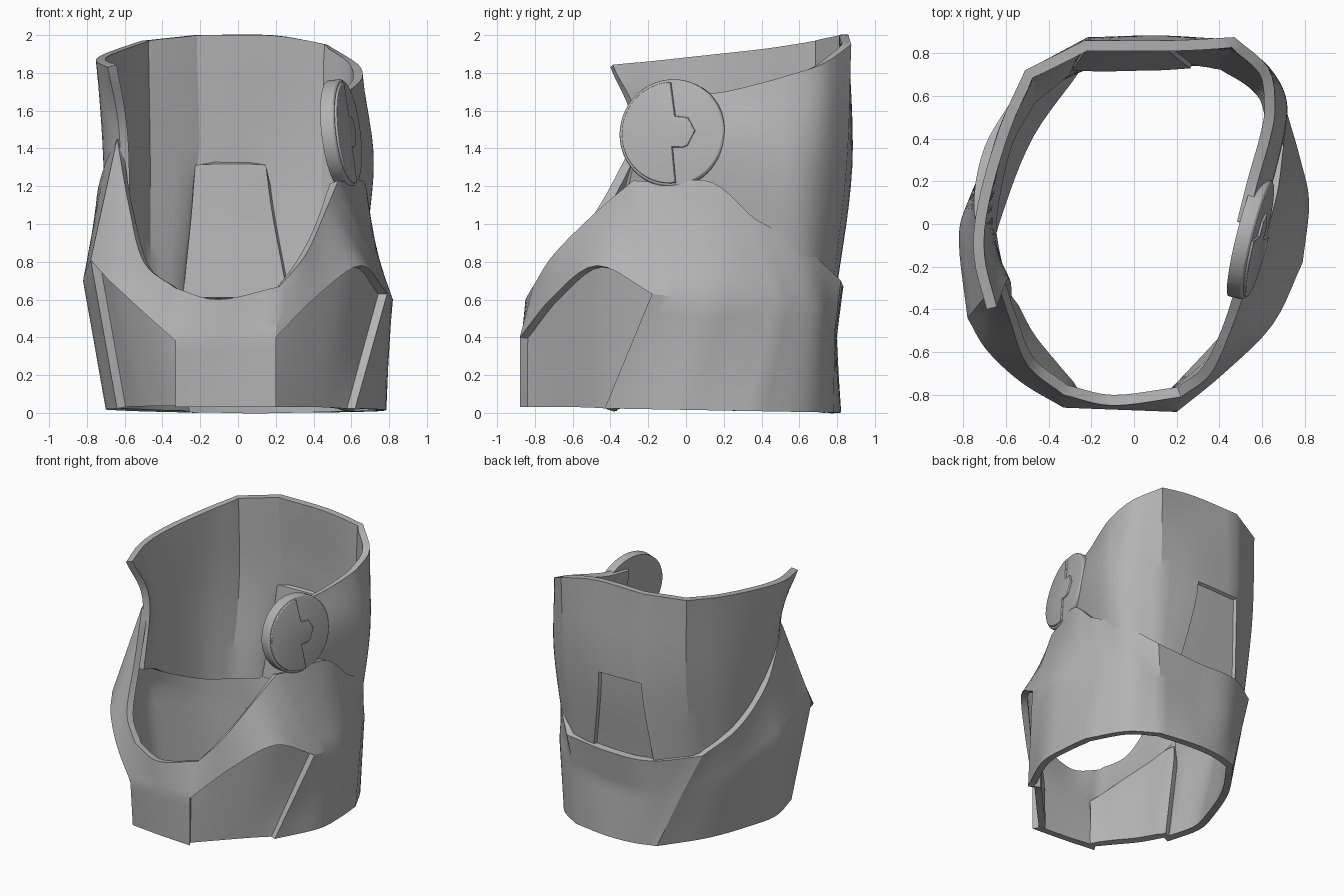
import bpy, bmesh, math
from mathutils import Vector, Matrix

old = bpy.data.objects.get("Cube")
if old:
    bpy.data.objects.remove(old, do_unlink=True)

grey = bpy.data.materials.new("plain_grey")
grey.use_nodes = True
colour = (0.45, 0.45, 0.45, 1)
grey.diffuse_color = colour
grey.node_tree.nodes["Principled BSDF"].inputs["Base Color"].default_value = colour


def finish(name, bm, wall=0):
    """Turn a bmesh into a shaded object, thickened inward if it has a wall."""
    mesh = bpy.data.meshes.new(name)
    bm.to_mesh(mesh)
    bm.free()
    obj = bpy.data.objects.new(name, mesh)
    bpy.context.collection.objects.link(obj)
    mesh.materials.append(grey)
    bpy.ops.object.select_all(action='DESELECT')
    obj.select_set(True)
    bpy.context.view_layer.objects.active = obj
    if wall:
        solid = obj.modifiers.new("wall", 'SOLIDIFY')
        solid.thickness = wall
        solid.offset = -1
        bpy.ops.object.modifier_apply(modifier=solid.name)
    bpy.ops.object.shade_smooth_by_angle(angle=math.radians(28))


def spline(points, steps, sharp=(), closed=False):
    """Curve through the points, with corners at the sharp indices."""
    pts = [Vector(p) for p in points]
    n = len(pts)

    def tangent(i, chord):
        if i in sharp or (not closed and i in (0, n - 1)):
            return chord
        return (pts[(i + 1) % n] - pts[i - 1]) * 0.5

    out = []
    for i in range(n if closed else n - 1):
        j = (i + 1) % n
        a, b = pts[i], pts[j]
        ta, tb = tangent(i, b - a), tangent(j, b - a)
        for k in range(steps):
            t = k / steps
            s = t * t * (3 - 2 * t)
            out.append(a.lerp(b, s) + ta * t * (1 - t) ** 2 - tb * t * t * (1 - t))
    if not closed:
        out.append(pts[-1])
    return out


def shell(name, rows, around, up, corners, kinks, closed, recesses, depth, wall):
    """Loft a wall through three outlines, sink panels into it, then thicken it."""
    rings = [spline(r, around, corners, closed) for r in rows]
    columns = [spline(c, up, kinks) for c in zip(*rings)]
    bm = bmesh.new()
    grid = [[bm.verts.new(p) for p in c] for c in columns]
    count = len(grid)
    panels = [[] for _ in recesses]
    for i in range(count if closed else count - 1):
        a, b = grid[i], grid[(i + 1) % count]
        for r in range(len(a) - 1):
            face = bm.faces.new((a[r], b[r], b[r + 1], a[r + 1]))
            for panel, (first, last) in zip(panels, recesses):
                if r < up and first * around <= i < last * around:
                    panel.append(face)
    bm.normal_update()
    for panel in panels:
        bmesh.ops.inset_region(bm, faces=panel, thickness=0.012, depth=-depth,
                               use_boundary=False, use_even_offset=True)
    finish(name, bm, wall)


# Lower band: outlines run from the front right corner round the back
floor_plan = [(.2, -.88), (.38, -.69), (.5, -.56), (.62, -.43), (.77, -.1),
              (.78, .15), (.76, .37), (.61, .64), (.41, .78), (.12, .82),
              (-.1, .81), (-.28, .76), (-.51, .44), (-.65, .1), (-.7, -.12),
              (-.64, -.39), (-.55, -.56), (-.44, -.7), (-.33, -.83), (-.07, -.86)]
band_bottom = [(x, y, 0.016 - 0.018 * y) for x, y in floor_plan]
band_middle = [(.2, -.88, .4), (.42, -.7, .62), (.65, -.47, .78), (.79, -.18, .63),
               (.82, .1, .6), (.78, .3, .6), (.72, .51, .6), (.6, .7, .55),
               (.42, .79, .45), (.1, .79, .4), (-.2, .79, .4), (-.43, .68, .4),
               (-.64, .39, .5), (-.78, .1, .65), (-.82, -.08, .7), (-.78, -.44, .81),
               (-.69, -.59, .71), (-.53, -.74, .56), (-.33, -.86, .38), (-.07, -.87, .39)]
band_top = [(.22, -.81, .67), (.36, -.7, .84), (.46, -.48, 1.06), (.53, -.28, 1.23),
            (.6, -.1, 1.22), (.67, .14, 1.22), (.7, .36, 1.03), (.65, .62, .88),
            (.46, .82, .7), (.1, .83, .67), (-.25, .81, .68), (-.56, .6, .72),
            (-.7, .36, .88), (-.75, .1, 1.1), (-.71, -.1, 1.3), (-.64, -.27, 1.45),
            (-.58, -.45, 1.11), (-.5, -.66, .8), (-.33, -.8, .66), (-.1, -.85, .6)]
shell("lower_band", (band_bottom, band_middle, band_top), 5, 6,
      corners=(0, 3, 6, 8, 11, 15, 18), kinks=(1,), closed=True,
      recesses=((0, 3), (15, 18)), depth=0.045, wall=0.05)

# Upper collar: outlines run from behind the hinge disc round the back to the left tip
collar_bottom = [(.56, -.05, 1.1), (.62, .2, .95), (.66, .45, .8), (.64, .59, .7),
                 (.57, .68, .62), (.42, .77, .6), (.25, .79, .6), (-.28, .78, .6),
                 (-.5, .6, .6), (-.62, .38, .65), (-.69, .05, .8),
                 (-.68, -.13, .9), (-.62, -.36, 1.0)]
collar_middle = [(.57, -.03, 1.4), (.65, .2, 1.4), (.71, .45, 1.35), (.71, .6, 1.3),
                 (.63, .73, 1.3), (.46, .85, 1.3), (.14, .88, 1.3), (-.22, .87, 1.3),
                 (-.5, .71, 1.3), (-.64, .42, 1.3), (-.71, .1, 1.35),
                 (-.7, -.12, 1.4), (-.63, -.28, 1.5)]
collar_top = [(.53, 0, 1.68), (.58, .2, 1.7), (.64, .41, 1.75), (.66, .55, 1.79),
              (.63, .73, 1.85), (.47, .875, 1.95), (.18, .86, 2), (-.23, .86, 2),
              (-.51, .72, 1.97), (-.63, .45, 1.93), (-.73, .1, 1.89),
              (-.75, -.15, 1.86), (-.69, -.4, 1.83)]
shell("upper_collar", (collar_bottom, collar_middle, collar_top), 4, 7,
      corners=(5, 7, 8), kinks=(), closed=False,
      recesses=((6, 7),), depth=0.02, wall=0.05)


# Hinge disc: a round cap with a stepped plate on its outer face
def disc_slab(name, outline, low, high, bevel, place):
    bm = bmesh.new()
    base = bm.faces.new([bm.verts.new((x, y, low)) for x, y in outline])
    top = bmesh.ops.extrude_face_region(bm, geom=[base])["geom"]
    moved = [v for v in top if isinstance(v, bmesh.types.BMVert)]
    bmesh.ops.translate(bm, verts=moved, vec=(0, 0, high - low))
    bmesh.ops.recalc_face_normals(bm, faces=bm.faces[:])
    rim = [e for e in bm.edges if all(v.co.z > high - 0.001 for v in e.verts)]
    bmesh.ops.bevel(bm, geom=rim, offset=bevel, segments=3, profile=0.5, affect='EDGES')
    bm.transform(place)
    finish(name, bm)


def arc(radius, start, end, steps):
    angles = [math.radians(start + (end - start) * k / steps) for k in range(steps + 1)]
    return [(radius * math.cos(a), radius * math.sin(a)) for a in angles]


normal = Vector((1, -0.25, 0.12)).normalized()
side = Vector((0, 0, 1)).cross(normal).normalized()
upward = normal.cross(side)
place = Matrix((side, upward, normal)).transposed().to_4x4()
place.translation = (0.555, -0.07, 1.48)

disc_slab("hinge_disc", arc(0.287, 0, 354, 59), -0.045, 0.03, 0.018, place)
notch = [(.01, -.08), (.06, -.08), (.09, -.07), (.13, .01), (.09, .08), (.02, .09)]
plate = arc(0.27, 92, 277, 30) + notch
disc_slab("hinge_plate", plate, 0.02, 0.042, 0.008, place)
